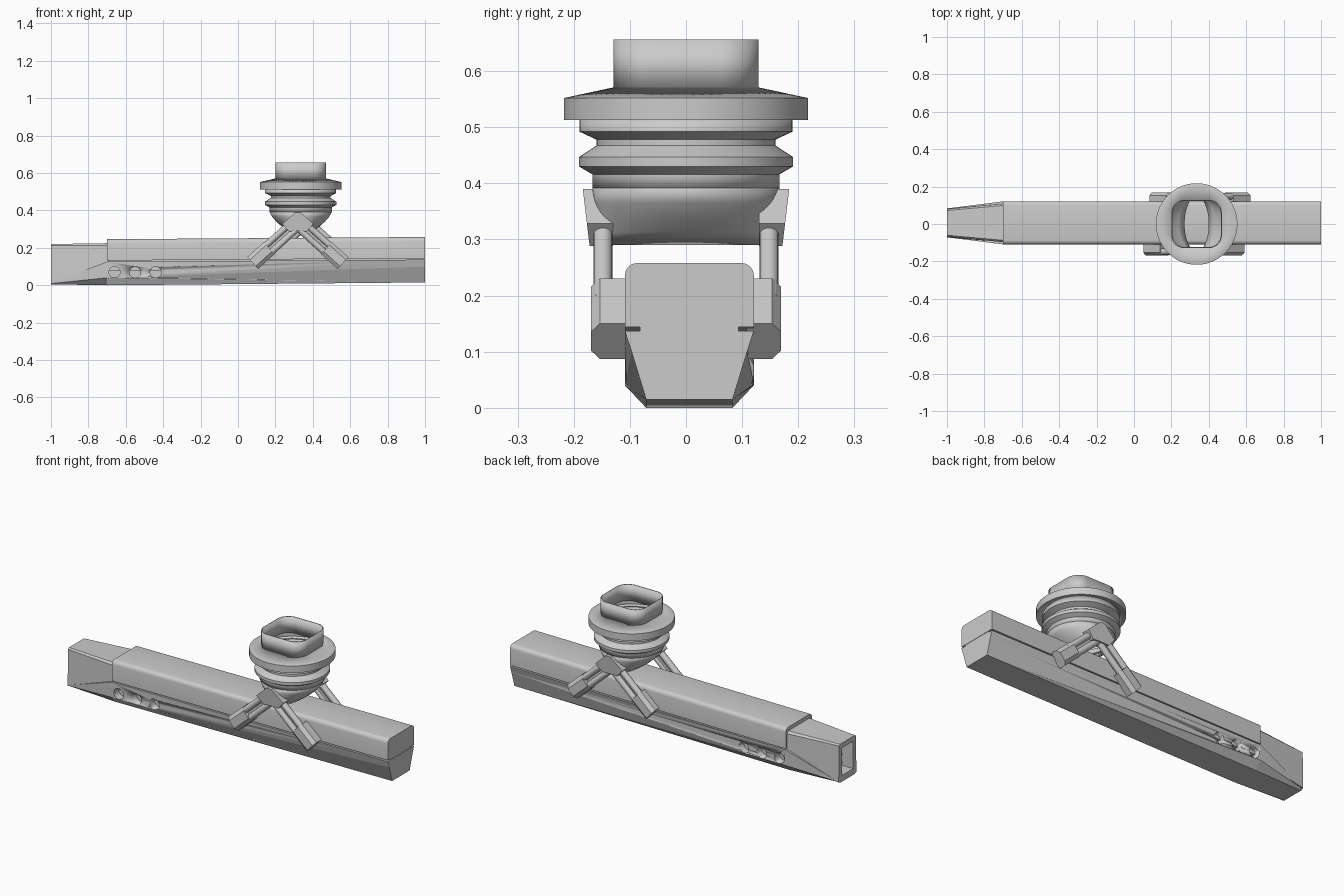
import bpy, bmesh
from math import sin, cos, pi, radians
from mathutils import Vector, Matrix

if "Cube" in bpy.data.objects:
    bpy.data.objects.remove(bpy.data.objects["Cube"])

YC = 0.006   # centre line of the long body
MX = 0.335   # centre of the round mount


def finish(name, bm, angle=30):
    bmesh.ops.recalc_face_normals(bm, faces=bm.faces)
    me = bpy.data.meshes.new(name)
    bm.to_mesh(me)
    bm.free()
    ob = bpy.data.objects.new(name, me)
    bpy.context.collection.objects.link(ob)
    bpy.ops.object.select_all(action='DESELECT')
    ob.select_set(True)
    bpy.context.view_layer.objects.active = ob
    if angle:
        bpy.ops.object.shade_smooth_by_angle(angle=radians(angle))
    return ob


def loft(name, rings, caps=True, angle=30):
    bm = bmesh.new()
    vs = [[bm.verts.new(p) for p in r] for r in rings]
    n = len(vs[0])
    for a, b in zip(vs, vs[1:]):
        for i in range(n):
            j = (i + 1) % n
            bm.faces.new((a[i], a[j], b[j], b[i]))
    if caps:
        bm.faces.new(vs[0])
        bm.faces.new(vs[-1])
    return finish(name, bm, angle)


def section(x, half):
    """Symmetric section at x from right-hand (y, z) points."""
    return ([(x, YC + y, z) for y, z in half] +
            [(x, YC - y, z) for y, z in reversed(half)])


def box(name, lo, hi):
    (x0, y0, z0), (x1, y1, z1) = lo, hi
    return loft(name, [[(x, y0, z0), (x, y1, z0), (x, y1, z1), (x, y0, z1)]
                       for x in (x0, x1)], angle=0)


def rod(name, a, b, r, n=16):
    a, b = Vector(a), Vector(b)
    q = (b - a).to_track_quat('Z', 'Y')
    return loft(name, [[p + q @ Vector((r * cos(2 * pi * i / n), r * sin(2 * pi * i / n), 0))
                        for i in range(n)] for p in (a, b)])


def apply_mod(ob, kind, **kw):
    m = ob.modifiers.new(kind, kind)
    for k, v in kw.items():
        setattr(m, k, v)
    bpy.context.view_layer.objects.active = ob
    bpy.ops.object.modifier_apply(modifier=m.name)


def cut(ob, cutter):
    apply_mod(ob, 'BOOLEAN', operation='DIFFERENCE', object=cutter, solver='EXACT')
    bpy.data.objects.remove(cutter)


# Upper housing with rounded top edges
def upper(x, z0, z1):
    r = 0.022
    arc = [(0.115 - r + r * cos(t * pi / 8), z1 - r + r * sin(t * pi / 8)) for t in range(5)]
    return section(x, [(0.115, z0)] + arc)

loft("upper_housing", [upper(-0.70, 0.132, 0.246), upper(1.0, 0.144, 0.258)])

# Recessed core that shows in the seam
box("seam_core", (-0.69, YC - 0.088, 0.08), (0.998, YC + 0.088, 0.2))

# Lower housing, tapering to a wedge under the nozzle
lower = loft("lower_housing", [
    section(-1.0, [(0.062, 0.005), (0.072, 0.009), (0.077, 0.013)]),
    section(-0.70, [(0.077, 0.0), (0.115, 0.04), (0.115, 0.126)]),
    section(1.0, [(0.077, 0.015), (0.103, 0.1), (0.115, 0.137)])], angle=20)
for s in (-1, 1):
    for x in (-0.66, -0.55, -0.44):
        cut(lower, rod("vent_cutter", (x, YC + s * 0.15, 0.07),
                       (x, YC + s * 0.07, 0.07), 0.03, 24))

# Hollow nozzle
nozzle = loft("nozzle", [
    section(-1.0, [(0.078, 0.011), (0.074, 0.213), (0.066, 0.22)]),
    section(-0.69, [(0.104, 0.06), (0.104, 0.213), (0.094, 0.225)])], angle=20)
cut(nozzle, box("nozzle_cutter", (-1.1, YC - 0.05, 0.04), (-0.8, YC + 0.05, 0.192)))

# Stacked tubes inside the nozzle
for i in range(3):
    z = 0.07 + 0.046 * i
    tube = rod("inner_tube", (-0.95, YC, z), (-0.79, YC, z), 0.026)
    cut(tube, rod("bore_cutter", (-0.98, YC, z), (-0.83, YC, z), 0.018))


# Round mount: shell lofted through circles, ellipses and rounded squares
def ring(rx, ry, z, corner=None, n=64):
    pts = []
    for i in range(n):
        a = 2 * pi * (i + 0.5) / n
        c, s = cos(a), sin(a)
        if corner is None:
            p = (rx * c, ry * s)
        else:
            p = ((rx - corner) * (1 if c > 0 else -1) + corner * c,
                 (ry - corner) * (1 if s > 0 else -1) + corner * s)
        pts.append((MX + p[0], p[1], z))
    return pts


def shell(name, rings, t=0.006):
    ob = loft(name, rings, caps=False)
    apply_mod(ob, 'SOLIDIFY', thickness=t, offset=-1)
    return ob

shell("top_collar", [ring(0.135, 0.129, z, 0.07) for z in (0.565, 0.656)])
shell("flange", [ring(0.19, 0.19, 0.513), ring(0.218, 0.218, 0.513),
                 ring(0.218, 0.218, 0.552), ring(0.135, 0.129, 0.571, 0.07)])
bellows = [(0.19, 0.513), (0.19, 0.492), (0.16, 0.478), (0.16, 0.467), (0.191, 0.447),
           (0.191, 0.430), (0.167, 0.416), (0.167, 0.392)]
shell("bellows", [ring(r, r, z) for r, z in bellows])
funnel = [(0.167, 0.167, 0.392), (0.152, 0.164, 0.365), (0.13, 0.160, 0.34),
          (0.10, 0.157, 0.313), (0.068, 0.155, 0.29)]
shell("funnel", [ring(*f) for f in funnel])

# Splayed supports on each side
ANG = radians(42)
for s, cx in ((-1, 0.32), (1, 0.352)):
    side = "front" if s < 0 else "back"
    # Chevron head, tapering outwards at the top
    outline = [(-0.015, 0.39), (0.015, 0.39), (0.083, 0.328), (0.048, 0.288),
               (0.0, 0.29), (-0.048, 0.288), (-0.083, 0.328)]
    loft(side + "_leg_head", [
        [(cx + x, s * 0.13, z) for x, z in outline],
        [(cx + x, s * (0.172 + 0.012 * (z - 0.29) / 0.1), z) for x, z in outline]], angle=0)
    for d in (-1, 1):
        along = Vector((d * cos(ANG), 0, -sin(ANG)))
        across = Vector((d * sin(ANG), 0, cos(ANG)))
        top = Vector((cx, s * 0.148, 0.336))
        # Twin rods
        for o in (-0.023, 0.023):
            rod(side + "_leg_rod", top + along * 0.03 + across * o,
                top + along * 0.24 + across * o, 0.017)
        # Foot block clamped to the body, chamfered on its outer face
        w, y0, y1, y2 = 0.043, s * 0.108, s * 0.153, s * 0.169
        prof = [(-w, y0), (-w, y1), (-w + 0.02, y2), (w - 0.02, y2), (w, y1), (w, y0)]
        base = Vector((cx, 0, 0.336))
        loft(side + "_leg_foot", [
            [base + along * l + across * a + Vector((0, y, 0)) for a, y in prof]
            for l in (0.205, 0.325)], angle=0)
        # Central rib between the rods
        prof = [(-0.008, s * 0.135), (-0.008, s * 0.148), (0.008, s * 0.148), (0.008, s * 0.135)]
        loft(side + "_leg_rib", [
            [base + along * l + across * a + Vector((0, y, 0)) for a, y in prof]
            for l in (0.03, 0.22)], angle=0)
